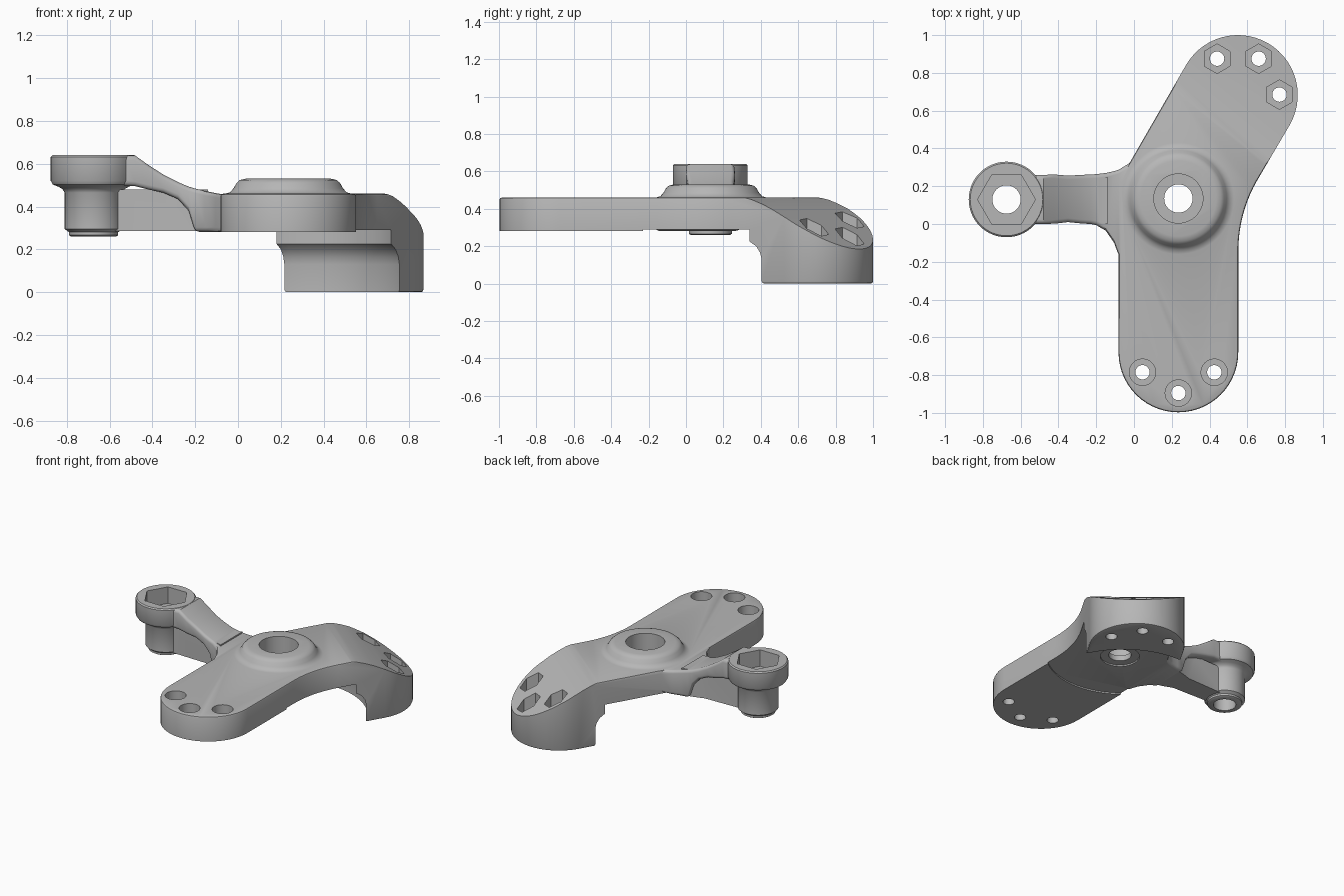
import bpy, bmesh, math
from mathutils import Vector

if "Cube" in bpy.data.objects:
    bpy.data.objects.remove(bpy.data.objects["Cube"], do_unlink=True)

grey = bpy.data.materials.new("satin_grey")
grey.use_nodes = True
COLOUR = (0.47, 0.47, 0.47, 1)
grey.diffuse_color = COLOUR
grey.node_tree.nodes["Principled BSDF"].inputs["Base Color"].default_value = COLOUR

HUB = (0.235, 0.135)
HEAD = (-0.675, 0.13)


def loft(name, rings):
    """Closed solid skinned through rings of equal point count."""
    bm = bmesh.new()
    vs = [[bm.verts.new(p) for p in ring] for ring in rings]
    n = len(rings[0])
    bm.faces.new(vs[0][::-1])
    bm.faces.new(vs[-1])
    for a, b in zip(vs, vs[1:]):
        for i in range(n):
            j = (i + 1) % n
            bm.faces.new((a[i], a[j], b[j], b[i]))
    bmesh.ops.recalc_face_normals(bm, faces=bm.faces)
    me = bpy.data.meshes.new(name)
    bm.to_mesh(me)
    bm.free()
    me.materials.append(grey)
    ob = bpy.data.objects.new(name, me)
    bpy.context.collection.objects.link(ob)
    return ob


def lathe(name, centre, profile, n=64, turn=0.0):
    """Solid of revolution; profile is (radius, z) from bottom to top."""
    step = 2 * math.pi / n
    return loft(name, [[(centre[0] + r * math.cos(i * step + turn),
                         centre[1] + r * math.sin(i * step + turn), z)
                        for i in range(n)] for r, z in profile])


def prism(name, pts, z0, z1):
    return loft(name, [[(x, y, z) for x, y in pts] for z in (z0, z1)])


def arc(cx, cy, r, a0, a1, n=28):
    return [(cx + r * math.cos(math.radians(a0 + (a1 - a0) * i / n)),
             cy + r * math.sin(math.radians(a0 + (a1 - a0) * i / n))) for i in range(n + 1)]


def bezier(a, b, c, n=10):
    return [tuple((1 - t) ** 2 * a[k] + 2 * t * (1 - t) * b[k] + t * t * c[k] for k in (0, 1))
            for t in (i / n for i in range(n + 1))]


def apply(ob, mod):
    bpy.context.view_layer.objects.active = ob
    bpy.ops.object.modifier_apply(modifier=mod.name)


def bevel(ob, width, segments=3, angle=50):
    m = ob.modifiers.new("round", 'BEVEL')
    m.width, m.segments = width, segments
    m.limit_method, m.angle_limit = 'ANGLE', math.radians(angle)
    apply(ob, m)


def combine(ob, other, operation):
    m = ob.modifiers.new("bool", 'BOOLEAN')
    m.operation, m.object, m.solver = operation, other, 'EXACT'
    apply(ob, m)
    bpy.data.objects.remove(other, do_unlink=True)


# Bent two-arm body, full height
outline = (arc(0.235, -0.68, 0.317, 180, 360)
           + bezier((0.552, -0.15), (0.552, 0.054), (0.65, 0.227))
           + arc(0.55, 0.683, 0.317, -30, 150)
           + [(-0.08, 0.225)])
body = prism("bracket_body", outline, 0, 0.46)
bevel(body, 0.012, 2)

# Clear the space under the body, leaving the rear foot
along, side = Vector((0.5, 0.866)), Vector((-0.866, 0.5))
pivot = Vector((0.235, 0.13))
box = [pivot + along * a + side * b for a, b in ((-2, -2), (0.35, -2), (0.35, 2), (-2, 2))]
combine(body, prism("under_cutter", box, -0.2, 0.28), 'DIFFERENCE')
combine(body, lathe("round_cutter", (0.235, 0.17),
                    [(0.57, -0.1), (0.57, 0.13), (0.562, 0.165), (0.542, 0.2),
                     (0.51, 0.225), (0.51, 0.29)], 96), 'DIFFERENCE')

# Rounded ramp falling away over the rear foot
d, p = Vector((0.64, 0.77)), Vector((-0.77, 0.64))
ramp = [(0.5, 0.475), (0.68, 0.46), (0.73, 0.449), (0.79, 0.427), (0.85, 0.4), (0.95, 0.345),
        (1.05, 0.282), (1.15, 0.214), (1.4, 0.04), (1.4, 1), (0.5, 1)]
combine(body, loft("ramp_cutter", [[(s * d.x + w * p.x, s * d.y + w * p.y, z) for s, z in ramp]
                                   for w in (-1.2, 1.2)]), 'DIFFERENCE')

# Side arm: x, y low, y high, top, underside
stations = [(-0.60, 0.0, 0.26, 0.638, 0.50), (-0.48, 0.0, 0.26, 0.638, 0.495),
            (-0.42, 0.002, 0.262, 0.595, 0.48), (-0.35, 0.01, 0.256, 0.55, 0.465),
            (-0.28, 0.003, 0.26, 0.514, 0.435), (-0.23, 0.0, 0.262, 0.493, 0.38),
            (-0.20, -0.006, 0.264, 0.484, 0.282), (-0.15, -0.035, 0.27, 0.472, 0.282),
            (-0.105, -0.1, 0.28, 0.463, 0.282), (-0.08, -0.17, 0.288, 0.459, 0.282),
            (-0.02, -0.17, 0.325, 0.456, 0.3), (0.05, -0.17, 0.42, 0.45, 0.3)]
arm = loft("side_arm", [[(x, a, lo), (x, b, lo), (x, b, hi), (x, a, hi)]
                        for x, a, b, hi, lo in stations])
bevel(arm, 0.02, 3, 60)
combine(body, arm, 'UNION')

# Narrower web below the side arm
web = [(-0.68, 0.06), (-0.30, 0.05), (-0.22, 0.02), (-0.14, 0.0),
       (-0.14, 0.25), (-0.22, 0.235), (-0.30, 0.21), (-0.68, 0.2)]
combine(body, prism("arm_web", web, 0.286, 0.48), 'UNION')

# Post and head at the end of the side arm
combine(body, lathe("post_head", HEAD,
                    [(0.105, 0.26), (0.115, 0.266), (0.115, 0.28), (0.135, 0.295), (0.135, 0.465),
                     (0.145, 0.482), (0.165, 0.493), (0.19, 0.503), (0.2, 0.52),
                     (0.2, 0.632), (0.192, 0.64)]), 'UNION')

# Raised central hub
combine(body, lathe("hub", HUB,
                    [(0.302, 0.45), (0.295, 0.46), (0.272, 0.467), (0.256, 0.485), (0.242, 0.51),
                     (0.226, 0.524), (0.2, 0.53)]), 'UNION')

# Stepped bores through the hub and the post
combine(body, lathe("hub_bore", HUB, [(0.13, 0.2), (0.13, 0.3), (0.075, 0.301), (0.075, 0.34),
                                      (0.13, 0.341), (0.13, 0.7)]), 'DIFFERENCE')
combine(body, lathe("post_bore", HEAD, [(0.075, 0.2), (0.075, 0.8)], 40), 'DIFFERENCE')
combine(body, lathe("post_hex", HEAD, [(0.153, 0.52), (0.153, 0.8)], 6), 'DIFFERENCE')

# Bolt holes: hex pockets in the rear foot, round counterbores in the front pad
for spot in ((0.44, 0.875), (0.66, 0.875), (0.77, 0.685)):
    combine(body, lathe("foot_hole", spot, [(0.038, -0.1), (0.038, 0.7)], 28), 'DIFFERENCE')
    combine(body, lathe("foot_hex", spot, [(0.078, 0.14), (0.078, 0.7)], 6, math.pi / 2),
            'DIFFERENCE')
for spot in ((0.045, -0.785), (0.235, -0.895), (0.425, -0.785)):
    combine(body, lathe("pad_hole", spot, [(0.038, 0.1), (0.038, 0.7)], 28), 'DIFFERENCE')
    combine(body, lathe("pad_counterbore", spot, [(0.07, 0.37), (0.07, 0.7)], 32), 'DIFFERENCE')

# Smooth shading with crisp edges
bpy.ops.object.select_all(action='DESELECT')
body.select_set(True)
bpy.context.view_layer.objects.active = body
bpy.ops.object.shade_smooth_by_angle(angle=math.radians(32))
